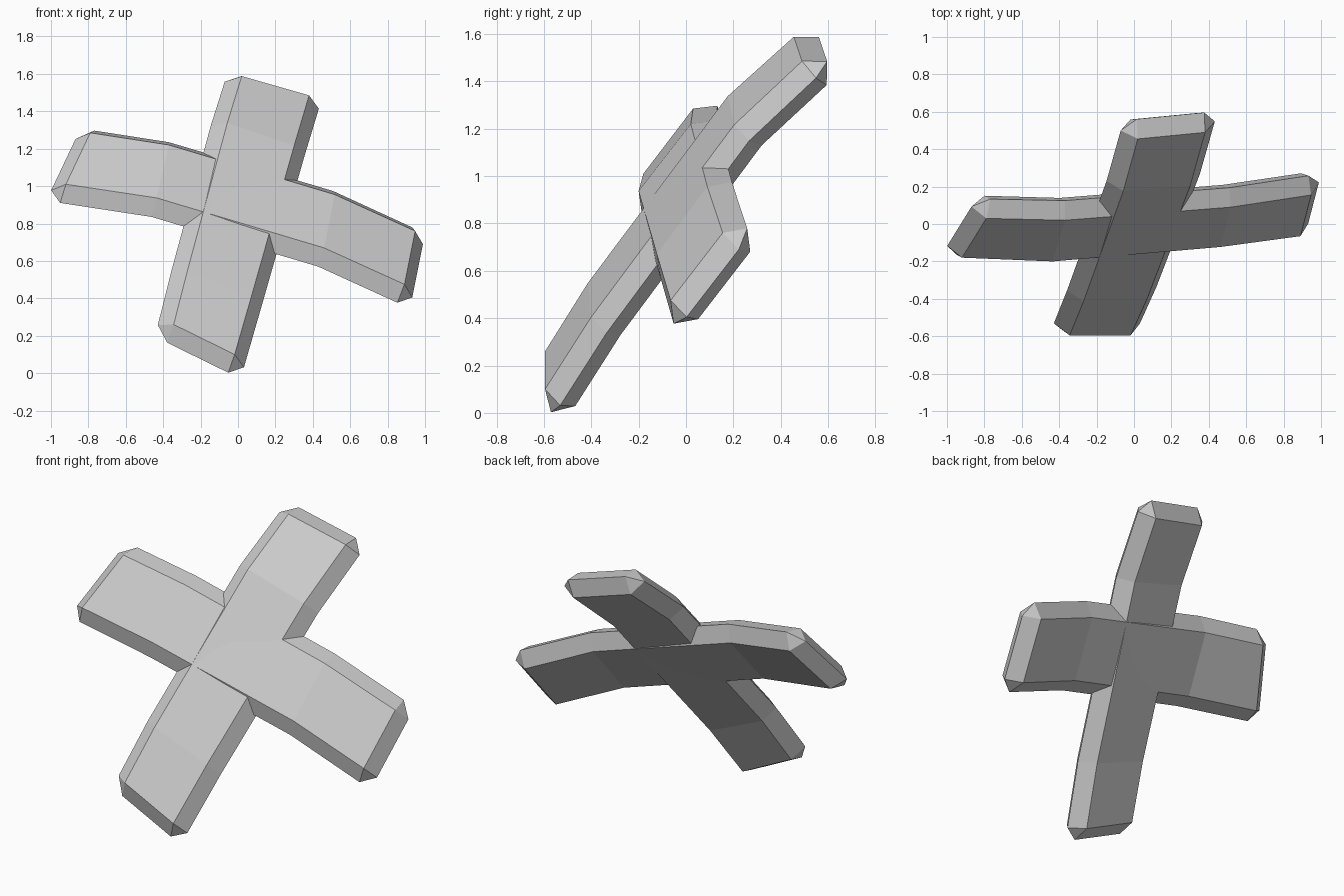
import bpy, bmesh
from mathutils import Vector

if "Cube" in bpy.data.objects:
    bpy.data.objects.remove(bpy.data.objects["Cube"])

THICK = 0.15   # plank thickness
BEVEL = 0.075  # chamfer width around the rim


def plank(name, edge_a, edge_b):
    """Bent plank from the two long edges of its front face; rim is chamfered on both sides."""
    A = [Vector(p) for p in edge_a]
    B = [Vector(p) for p in edge_b]
    mid = [(a + b) / 2 for a, b in zip(A, B)]
    last = len(A) - 1
    bm = bmesh.new()
    rings, ends = [], []
    for i in range(last + 1):
        d = (mid[min(i + 1, last)] - mid[max(i - 1, 0)]).normalized()
        w = (B[i] - A[i]).normalized()
        n = d.cross(w).normalized()
        half = n * THICK / 2
        # six-sided section: front pair, rim, back pair, rim
        pts = [A[i], B[i], B[i] - half + w * BEVEL, B[i] - 2 * half,
               A[i] - 2 * half, A[i] - half - w * BEVEL]
        rings.append([bm.verts.new(p) for p in pts])
        if i in (0, last):
            out = d * (BEVEL if i else -BEVEL)
            ends.append([bm.verts.new(p - half + out) for p in (A[i], B[i])])
    # long faces
    for r, s in zip(rings, rings[1:]):
        for k in range(6):
            j = (k + 1) % 6
            bm.faces.new((r[k], r[j], s[j], s[k]))
    # chamfered ends with corner triangles
    for (fa, fb, mb, bb, ba, ma), (ea, eb) in zip((rings[0], rings[-1]), ends):
        for f in ((fa, fb, eb, ea), (ba, bb, eb, ea), (fa, ea, ma),
                  (ba, ea, ma), (fb, eb, mb), (bb, eb, mb)):
            bm.faces.new(f)
    bmesh.ops.recalc_face_normals(bm, faces=bm.faces)
    me = bpy.data.meshes.new(name)
    bm.to_mesh(me)
    bm.free()
    ob = bpy.data.objects.new(name, me)
    bpy.context.collection.objects.link(ob)
    return ob


# sideways plank: lower edge, upper edge, left to right
plank("cross_plank",
      [(-0.92, -0.18, 1.01), (-0.435, -0.2, 0.937), (0.46, -0.123, 0.67), (0.89, -0.065, 0.475)],
      [(-0.79, 0.03, 1.285), (-0.37, 0.02, 1.22), (0.517, 0.09, 0.955), (0.947, 0.155, 0.76)])

# upright leaning plank: right edge, left edge, bottom to top
plank("upright_plank",
      [(-0.018, -0.595, 0.1), (0.07, -0.4, 0.405), (0.3, 0.203, 1.216), (0.38, 0.49, 1.485)],
      [(-0.344, -0.595, 0.26), (-0.27, -0.414, 0.549), (-0.057, 0.177, 1.338), (0.02, 0.455, 1.588)])
